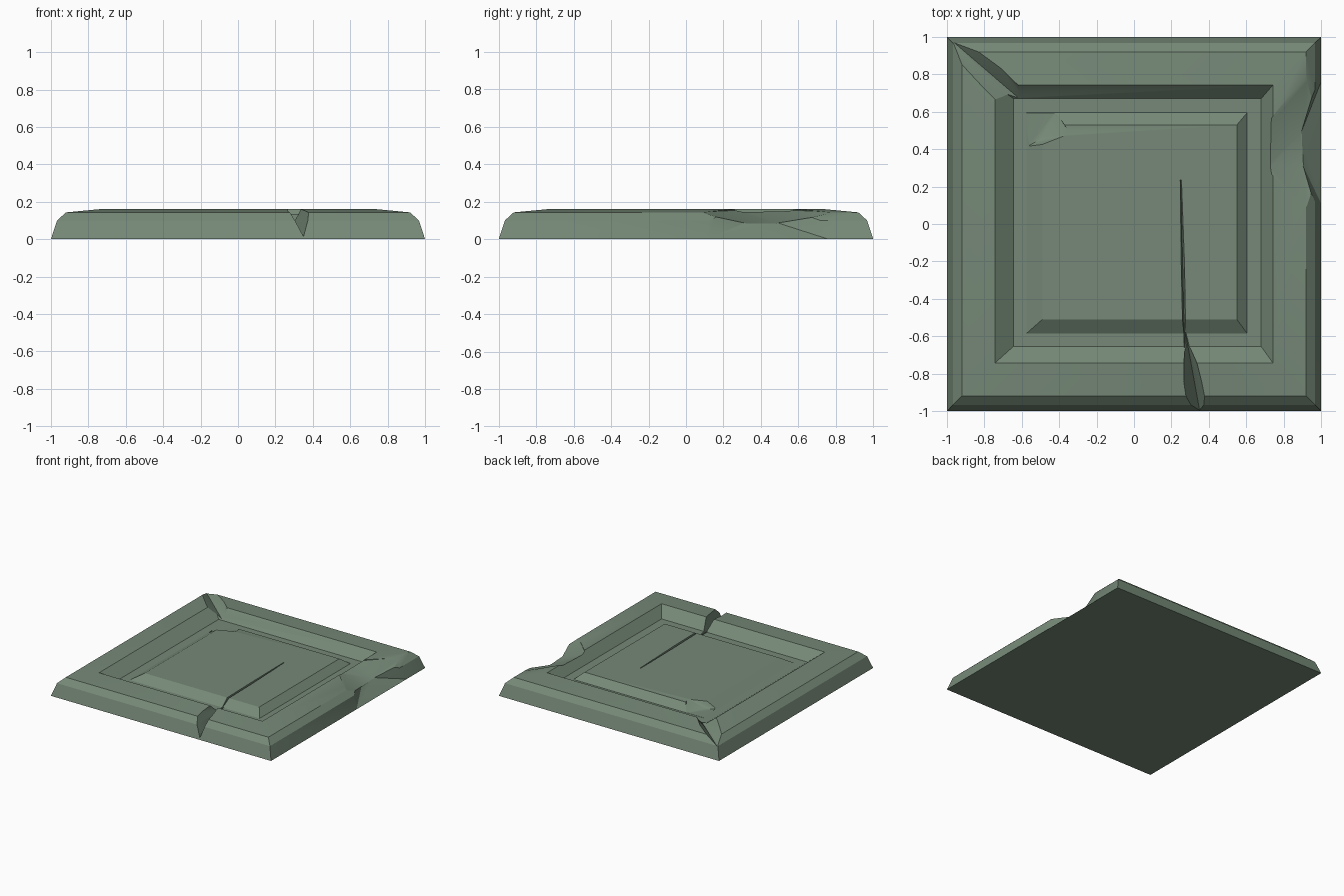
import bpy, bmesh, math

if "Cube" in bpy.data.objects:
    bpy.data.objects.remove(bpy.data.objects["Cube"])

stone = bpy.data.materials.new("grey_green_stone")
stone.diffuse_color = (0.18, 0.25, 0.185, 1)
stone.use_nodes = True
stone.node_tree.nodes["Principled BSDF"].inputs["Base Color"].default_value = stone.diffuse_color


def add_object(name, bm):
    bmesh.ops.recalc_face_normals(bm, faces=bm.faces)
    mesh = bpy.data.meshes.new(name)
    bm.to_mesh(mesh)
    bm.free()
    obj = bpy.data.objects.new(name, mesh)
    bpy.context.collection.objects.link(obj)
    mesh.materials.append(stone)
    return obj


def hull(name, points):
    bm = bmesh.new()
    verts = [bm.verts.new(p) for p in points]
    res = bmesh.ops.convex_hull(bm, input=verts)
    loose = [v for v in bm.verts if not v.link_faces]
    bmesh.ops.delete(bm, geom=loose, context='VERTS')
    obj = add_object(name, bm)
    obj.hide_render = True
    return obj


# Slab: nested rectangles (xmin, xmax, ymin, ymax, z) from base to centre panel
rings = [(-r, r, -r, r, z) for r, z in
         ((1, 0), (0.967, 0.10), (0.92, 0.143), (0.742, 0.16))]
rings += [(-0.645, 0.68, -0.655, 0.67, 0.085),
          (-0.575, 0.605, -0.585, 0.595, 0.085),
          (-0.49, 0.55, -0.51, 0.53, 0.135)]
bm = bmesh.new()
loops = [[bm.verts.new(p) for p in ((a, c, z), (b, c, z), (b, d, z), (a, d, z))]
         for a, b, c, d, z in rings]
for lo, hi in zip(loops, loops[1:]):
    for i in range(4):
        j = (i + 1) % 4
        bm.faces.new((lo[i], lo[j], hi[j], hi[i]))
bm.faces.new(loops[0][::-1])
bm.faces.new(loops[-1])
slab = add_object("stone_slab", bm)

T = 0.2  # top of the cutters, above the slab
cutters = [
    # wide broken notch in the front edge
    hull("front_notch", [(0.26, -1.02, T), (0.42, -1.02, T), (0.355, -1.02, 0.01),
                         (0.265, -0.58, T), (0.30, -0.58, T), (0.275, -0.58, 0.075)]),
    # thin crack running on into the panel
    hull("panel_crack", [(0.255, -0.66, T), (0.285, -0.66, T), (0.27, -0.66, 0.07),
                         (0.235, 0.235, T), (0.27, 0.235, T), (0.25, 0.235, 0.12)]),
    # steep and shallow parts of the chip in the right edge
    hull("edge_chip", [(0.90, 0.32, 0.09), (0.89, 0.48, 0.09), (1.0, 0.11, 0.0),
                       (1.0, 0.76, 0.0), (1.05, 0.10, 0.0), (1.05, 0.77, 0.0),
                       (0.95, 0.09, T), (0.97, 0.78, T), (1.05, 0.1, T),
                       (1.05, 0.78, T), (0.90, 0.32, T), (0.89, 0.48, T)]),
    hull("edge_scoop", [(0.70, 0.30, 0.155), (0.72, 0.55, 0.155), (0.90, 0.32, 0.085),
                        (0.89, 0.48, 0.085), (1.03, 0.3, 0.07), (1.03, 0.5, 0.07),
                        (0.93, 0.07, 0.145), (0.93, 0.80, 0.145), (1.03, 0.07, T),
                        (1.03, 0.80, T), (0.70, 0.30, T), (0.72, 0.55, T)]),
    # diagonal break through the back left corner
    hull("corner_break", [(-1.02, 0.84, T), (-0.86, 1.02, T), (-1.02, 1.02, T),
                          (-1.02, 1.02, 0.10), (-0.60, 0.75, T), (-0.76, 0.62, T),
                          (-0.52, 0.59, 0.088), (-0.52, 0.59, T)]),
    # missing corner of the centre panel
    hull("panel_break", [(-0.34, 0.48, 0.145), (-0.42, 0.62, T), (-0.53, 0.38, T),
                         (-0.34, 0.48, T), (-0.42, 0.60, 0.086), (-0.56, 0.42, 0.086),
                         (-0.59, 0.61, 0.086), (-0.49, 0.46, 0.088), (-0.59, 0.61, T)]),
]

for c in cutters:
    mod = slab.modifiers.new(c.name, 'BOOLEAN')
    mod.operation = 'DIFFERENCE'
    mod.solver = 'EXACT'
    mod.object = c

# Bake the damage and drop the cutters
deps = bpy.context.evaluated_depsgraph_get()
deps.update()
baked = bpy.data.meshes.new_from_object(slab.evaluated_get(deps))
slab.modifiers.clear()
slab.data = baked
for c in cutters:
    bpy.data.objects.remove(c)

bpy.context.view_layer.objects.active = slab
slab.select_set(True)
bpy.ops.object.shade_smooth_by_angle(angle=math.radians(28))
